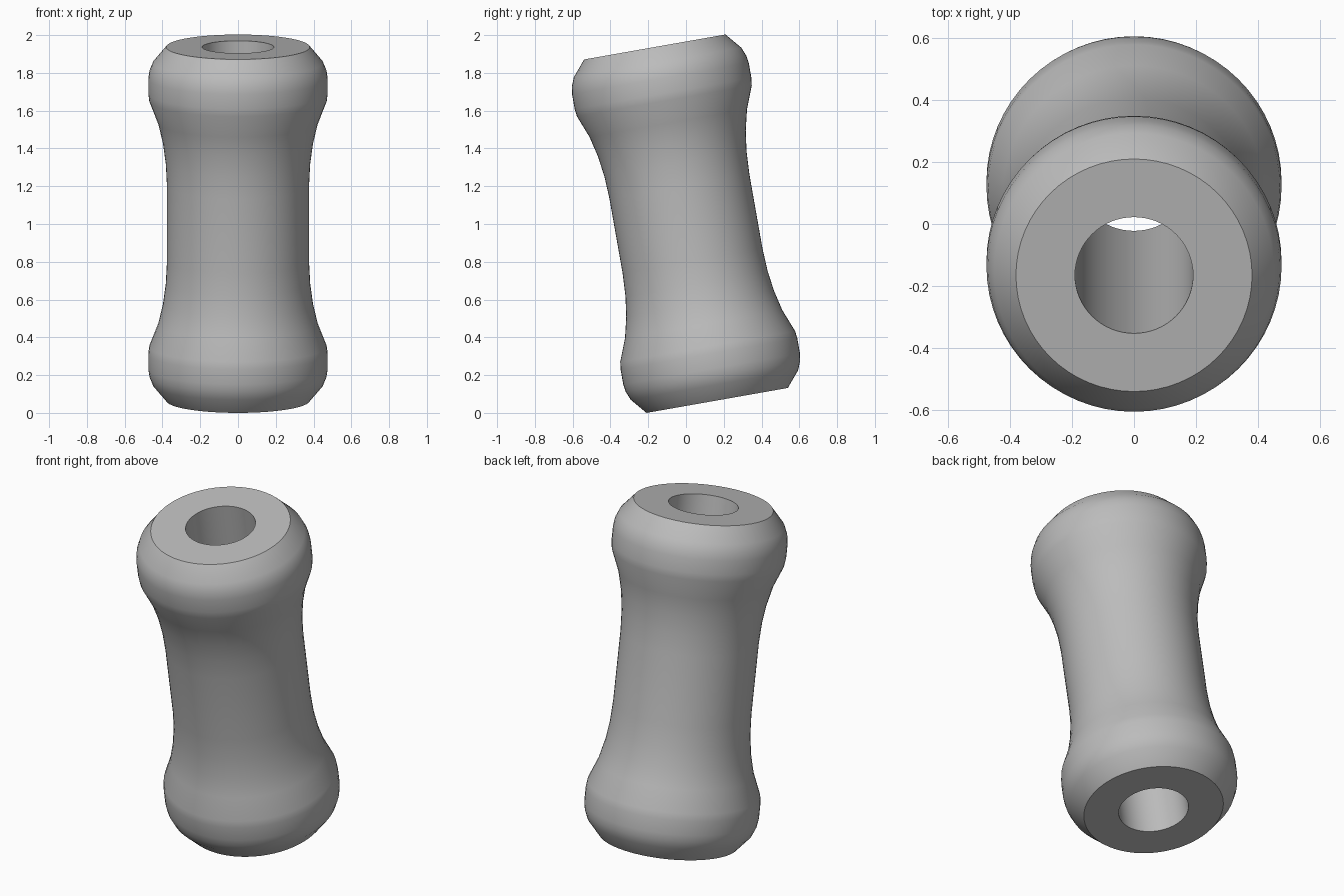
import bpy, bmesh
from math import radians, pi
from mathutils import Matrix, Vector

cube = bpy.data.objects.get("Cube")
if cube:
    bpy.data.objects.remove(cube, do_unlink=True)

SEGMENTS = 64
HALF_LENGTH = 0.95
BORE_RADIUS = 0.19
TILT = radians(10)

# Outer half profile (radius, height along axis), from waist to rim
half = [(0.376, 0.2), (0.382, 0.32), (0.397, 0.43), (0.423, 0.54),
        (0.47, 0.66), (0.475, 0.7), (0.475, 0.78), (0.469, 0.82),
        (0.45, 0.867), (0.38, HALF_LENGTH)]
outer = [(r, -h) for r, h in reversed(half)] + half
profile = outer + [(BORE_RADIUS, HALF_LENGTH), (BORE_RADIUS, -HALF_LENGTH)]

# Closed profile spun into a hollow spool
bm = bmesh.new()
verts = [bm.verts.new((r, 0, h)) for r, h in profile]
edges = [bm.edges.new((v, verts[(i + 1) % len(verts)])) for i, v in enumerate(verts)]
bmesh.ops.spin(bm, geom=verts + edges, cent=(0, 0, 0), axis=(0, 0, 1),
               angle=2 * pi, steps=SEGMENTS, use_merge=False)
bmesh.ops.remove_doubles(bm, verts=bm.verts, dist=0.0005)
bmesh.ops.recalc_face_normals(bm, faces=bm.faces)

# Lean the spool forward and stand its lowest edge on the floor
bm.transform(Matrix.Rotation(TILT, 4, "X"))
lowest = min(v.co.z for v in bm.verts)
bmesh.ops.translate(bm, verts=bm.verts, vec=Vector((0, 0, -lowest)))

mesh = bpy.data.meshes.new("tilted_spool")
bm.to_mesh(mesh)
bm.free()
spool = bpy.data.objects.new("tilted_spool", mesh)
bpy.context.collection.objects.link(spool)

# Plain grey
grey = bpy.data.materials.new("grey")
grey.use_nodes = True
color = (0.5, 0.5, 0.5, 1)
grey.diffuse_color = color
grey.node_tree.nodes["Principled BSDF"].inputs["Base Color"].default_value = color
mesh.materials.append(grey)

# Smooth sides with crisp rims
bpy.ops.object.select_all(action="DESELECT")
spool.select_set(True)
bpy.context.view_layer.objects.active = spool
bpy.ops.object.shade_smooth_by_angle(angle=radians(32))
